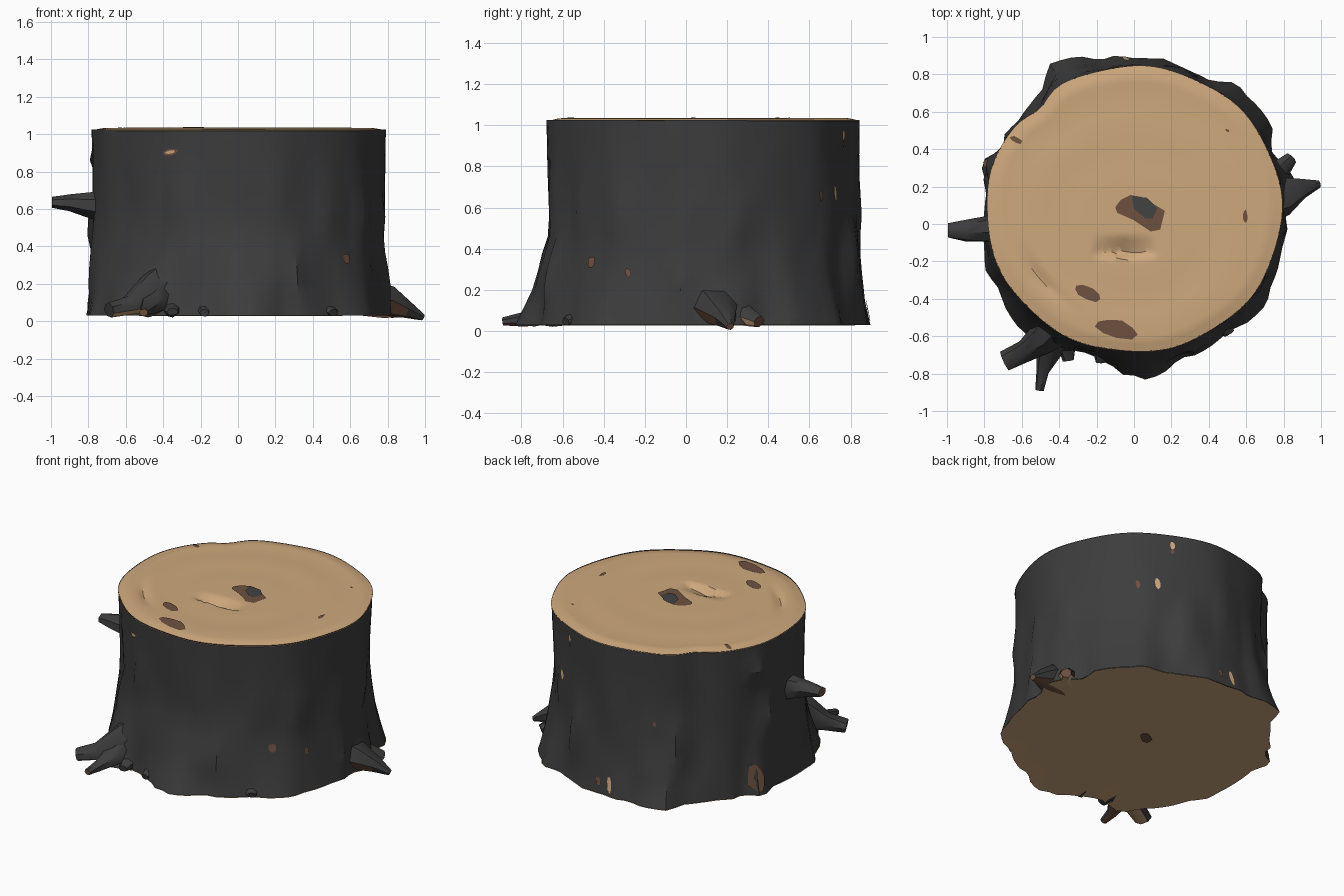
import bpy, bmesh, math, random
from mathutils import Vector
from mathutils.bvhtree import BVHTree

if "Cube" in bpy.data.objects:
    bpy.data.objects.remove(bpy.data.objects["Cube"])

random.seed(7)
CY, N, TOP, BASE = 0.08, 96, 1.03, 0.03


def material(name, rgb):
    m = bpy.data.materials.new(name)
    m.diffuse_color = (*rgb, 1)
    m.use_nodes = True
    m.node_tree.nodes["Principled BSDF"].inputs["Base Color"].default_value = m.diffuse_color
    return m


BARK = material("charcoal bark", (0.046, 0.046, 0.046))
WOOD = material("tan wood", (0.62, 0.395, 0.205))
BROWN = material("brown rot", (0.155, 0.082, 0.05))
CORE = material("grey core", (0.055, 0.055, 0.057))


def finish(name, bm, mats, angle=40):
    bmesh.ops.recalc_face_normals(bm, faces=bm.faces)
    me = bpy.data.meshes.new(name)
    bm.to_mesh(me)
    bm.free()
    ob = bpy.data.objects.new(name, me)
    bpy.context.collection.objects.link(ob)
    for m in mats:
        me.materials.append(m)
    bpy.ops.object.select_all(action='DESELECT')
    ob.select_set(True)
    bpy.context.view_layer.objects.active = ob
    bpy.ops.object.shade_smooth_by_angle(angle=math.radians(angle))
    return ob


def bridge(bm, a, b):
    return [bm.faces.new((a[i], a[(i + 1) % len(a)], b[(i + 1) % len(a)], b[i])) for i in range(len(a))]


# Ragged outline of the foot, as points around the trunk
FOOT = [(.80, .06), (.80, .25), (.74, .42), (.74, .52), (.65, .66), (.56, .75), (.45, .77), (.3, .82),
        (.17, .9), (0, .89), (-.15, .88), (-.31, .91), (-.47, .84), (-.46, .72), (-.57, .62),
        (-.7, .42), (-.8, .35), (-.79, .2), (-.82, -.03), (-.78, -.25), (-.71, -.4),
        (-.63, -.53), (-.46, -.64), (-.3, -.68), (-.2, -.73), (-.1, -.78), (-.08, -.81), (.02, -.8),
        (.06, -.83), (.15, -.81), (.25, -.72), (.4, -.66), (.52, -.57), (.71, -.42), (.77, -.22), (.8, -.06)]
polar = sorted((math.atan2(y - CY, x) % math.tau, math.hypot(x, y - CY)) for x, y in FOOT)
polar = [(polar[-1][0] - math.tau, polar[-1][1])] + polar + [(polar[0][0] + math.tau, polar[0][1])]


def foot_radius(t):
    for (a, ra), (b, rb) in zip(polar, polar[1:]):
        if a <= t <= b:
            return ra + (rb - ra) * (t - a) / (b - a)
    return 0.8


def top_radius(t):
    notch = 0.04 * math.exp(-((t - 2.32) / 0.13) ** 2)
    return 0.787 - 0.026 * math.sin(t) ** 2 - notch + 0.005 * math.sin(9 * t + 1)


K = 48
jag = [random.uniform(-.022, .018) for _ in range(K)]
ridge = [random.uniform(-.011, .009) for _ in range(K)]


def knot(values, u):
    u %= K
    i = int(u)
    return values[i] + (values[(i + 1) % K] - values[i]) * (u - i)


def buttress(t, deg, width):
    d = (math.degrees(t) - deg + 180) % 360 - 180
    return math.exp(-(d / width) ** 2)


# Bark plates overlap along a few vertical cracks, each with its own height span
cracks = [(random.randrange(N), random.uniform(.2, .65), random.uniform(.12, .25)) for _ in range(30)]


def bark_radius(i, z):
    t = math.tau * i / N
    rt, rb = top_radius(t), foot_radius(t)
    flare = max(0, 1 - (z - BASE) / 0.5) ** 1.6
    body = math.sin(math.pi * min(1, (z - BASE) / (TOP - BASE)))
    r = rt + (rb - rt) * flare - 0.01 * body
    r += knot(jag, i / 2) * flare + knot(ridge, i / 2 + 1.2 * math.sin(5 * z + t)) * body * (1.15 - z)
    r += 0.008 * body * math.sin(13 * t + 4 * z) * math.sin(5 * t - 3 * z)
    # swellings where the main roots leave the trunk
    r += 0.08 * buttress(t, 238, 7) * max(0, 1 - (z - BASE) / 0.36)
    r += 0.07 * buttress(t, 8, 7) * max(0, 1 - (z - BASE) / 0.22)
    # lifted bark near the rim
    r += 0.05 * buttress(t, 162, 5) * max(0, 1 - abs(z - .86) / .1)
    for c, zc, h in cracks:
        d = (i - c) % N
        if d < 4 and abs(z - zc) < h:
            r += 0.02 * (1 - d / 4) * (1 - abs(z - zc) / h)
    return r


def ring(bm, zs_radius):
    return [bm.verts.new((r * math.cos(math.tau * i / N), CY + r * math.sin(math.tau * i / N), z))
            for i, (r, z) in enumerate(zs_radius)]


# Bark wall
bm = bmesh.new()
rows = [.03, .07, .13, .2, .28, .37, .46, .56, .66, .76, .86, .95, 1.025]
rings = [ring(bm, [(bark_radius(i, z), z) for i in range(N)]) for z in rows]
for a, b in zip(rings, rings[1:]):
    bridge(bm, a, b)
bark_tree = BVHTree.FromBMesh(bm)
finish("bark", bm, [BARK], 32)

# Underside
bm = bmesh.new()
edge = ring(bm, [(bark_radius(i, BASE) + .002, BASE - .003) for i in range(N)])
mid = bm.verts.new((0, CY, BASE + .004))
for i in range(N):
    bm.faces.new((edge[i], edge[(i + 1) % N], mid))
under_tree = BVHTree.FromBMesh(bm)
finish("underside", bm, [WOOD])


# Sawn face with a worn rim and a gouge
def cut_height(x, y, f):
    t = math.atan2(y - CY, x)
    z = TOP + 0.004 - 0.002 * math.sin(f * 16 + 2 * math.sin(t)) * f - 0.014 * max(0, (f - .92) / .08)
    gouge = max(0, 1 - abs(x + .05) / .17)
    depth = max(0, min((-y - .06) / .09, (y + .18) / .022, 1))
    z -= 0.045 * gouge ** .6 * depth
    z -= 0.02 * math.exp(-((f - .8) / .035) ** 2 - ((t + 2.5) / .25) ** 2)
    return z


bm = bmesh.new()
prev = None
STEPS = 36
for k in range(1, STEPS + 1):
    f = k / STEPS
    cur = []
    for i in range(N):
        t = math.tau * i / N
        r = f * (bark_radius(i, 1.025) + .003)
        x, y = r * math.cos(t), CY + r * math.sin(t)
        cur.append(bm.verts.new((x, y, cut_height(x, y, f))))
    if prev:
        bridge(bm, prev, cur)
    else:
        bm.faces.new(cur)
    prev = cur
top_tree = BVHTree.FromBMesh(bm)
finish("sawn_face", bm, [WOOD], 30)


# Thin plates laid on a surface: outline points are cast onto it
def plate(name, tree, pairs, mat, lift=.005):
    bm = bmesh.new()
    verts = []
    for origin, direction in pairs:
        hit = tree.ray_cast(Vector(origin), Vector(direction))[0]
        if hit is None:
            bm.free()
            return
        verts.append(bm.verts.new(hit - Vector(direction).normalized() * lift))
    bm.faces.new(verts)
    ob = finish(name, bm, [mat])
    if ob.data.polygons[0].normal.dot(Vector(pairs[0][1])) > 0:
        ob.data.flip_normals()


def top_plate(name, pts, mat, lift=.004):
    plate(name, top_tree, [((x, y, 2), (0, 0, -1)) for x, y in pts], mat, lift)


def blob(x, y, a, b, rot, n=9):
    out = []
    for k in range(n):
        t, s = math.tau * k / n, random.uniform(.88, 1.15)
        u, v = a * s * math.cos(t), b * s * math.sin(t)
        out.append((x + u * math.cos(rot) - v * math.sin(rot), y + u * math.sin(rot) + v * math.cos(rot)))
    return out


top_plate("heart_rot", [(-.1, .09), (-.07, .13), (-.02, .155), (.04, .145), (.165, .07),
                        (.14, -.03), (.09, -.04), (0, .02), (-.09, .06)], BROWN)
top_plate("heart_core", [(-.01, .15), (.07, .14), (.125, .085), (.1, .03), (.06, .03), (0, .08)], CORE, .008)
for x, y, a, b, rot in [(-.25, -.37, .075, .032, -.45), (-.1, -.56, .115, .046, -.25),
                        (.595, .04, .012, .034, 0), (-.63, .45, .035, .014, -.5), (.5, .5, .012, .006, -.5)]:
    top_plate("rot_spot", blob(x, y, a, b, rot), BROWN)
plate("underside_knot", under_tree, [((x, y, -1), (0, 0, 1)) for x, y in blob(-.03, .08, .06, .035, .6)], BROWN)

# Worn patches on the bark: angle in degrees, height, half width, half height, lift
for deg, z, w, h, mat, lift in [(-43, .335, .026, .027, BROWN, .007), (-27, .285, .012, .02, BROWN, .007),
                                (-118, .905, .045, .017, BROWN, .005), (-118, .905, .03, .009, WOOD, .008),
                                (48, .66, .014, .03, BROWN, .007), (57, .67, .016, .042, WOOD, .007),
                                (64, .95, .016, .025, WOOD, .007), (64, .91, .01, .015, BROWN, .007),
                                (161, .14, .05, .09, BROWN, .009), (93, .1, .016, .055, WOOD, .007),
                                (87, .11, .014, .03, BROWN, .007), (114, .55, .01, .014, BROWN, .007)]:
    t0 = math.radians(deg)
    pairs = []
    for u, v in blob(0, z, w, h, .15):
        t = t0 + u / .78
        d = Vector((math.cos(t), math.sin(t), 0))
        pairs.append((Vector((0, CY, v)) + 2 * d, -d))
    plate("worn_patch", bark_tree, pairs, mat, lift)


# Roots and branches: tapering rough tubes, (x, y, z, half width, half height) per section
def limb(name, path, tip=BARK, under=BARK, sides=7):
    bm = bmesh.new()
    loops = []
    for k, (x, y, z, w, h) in enumerate(path):
        p = Vector(path[max(0, k - 1)][:3])
        q = Vector(path[min(len(path) - 1, k + 1)][:3])
        side = (q - p).cross(Vector((0, 0, 1))).normalized()
        up = side.cross(q - p).normalized()
        loop = []
        for s in range(sides):
            a, m = math.tau * s / sides, random.uniform(.92, 1.08)
            co = Vector((x, y, z)) + side * w * m * math.cos(a) + up * h * m * math.sin(a)
            co.z = max(co.z, BASE + .005 if k == 0 else 0.003)
            loop.append(bm.verts.new(co))
        loops.append(loop)
    for a, b in zip(loops, loops[1:]):
        bridge(bm, a, b)
    end = bm.faces.new(loops[-1])
    bmesh.ops.recalc_face_normals(bm, faces=bm.faces)
    for f in bm.faces:  # bark missing beneath the root
        if f.normal.z < -.5:
            f.material_index = 2
    end.material_index = 1
    finish(name, bm, [BARK, tip, under], 45)


limb("branch_stub", [(-.68, -.01, .62, .11, .11), (-.79, -.03, .62, .075, .075),
                     (-.9, -.035, .635, .06, .048), (-.995, -.035, .635, .038, .03)], BROWN)
limb("right_root", [(.64, .12, .13, .14, .14), (.8, .16, .11, .11, .09),
                    (.9, .19, .065, .055, .05), (.99, .215, .022, .02, .018)], BROWN, BROWN)
limb("right_root_fork", [(.64, .18, .1, .1, .09), (.78, .29, .075, .06, .05),
                         (.84, .355, .045, .035, .03)], BROWN, WOOD)
limb("front_root", [(-.36, -.48, .2, .13, .16), (-.47, -.6, .14, .1, .11),
                    (-.58, -.68, .085, .065, .055), (-.69, -.735, .06, .055, .04)], BARK, WOOD)
limb("front_root_fork", [(-.4, -.53, .15, .1, .12), (-.455, -.68, .09, .07, .06),
                         (-.49, -.79, .055, .035, .035), (-.505, -.89, .045, .025, .02)], BROWN, BROWN)
limb("front_root_spur", [(-.36, -.54, .1, .09, .08), (-.36, -.66, .06, .05, .04), (-.35, -.73, .05, .03, .02)])
limb("small_front_root", [(-.17, -.6, .1, .07, .08), (-.18, -.68, .06, .04, .035), (-.18, -.74, .045, .025, .02)])
limb("side_root", [(.42, -.46, .1, .08, .08), (.48, -.54, .06, .05, .035), (.51, -.585, .045, .03, .02)],
     BARK, BROWN)
